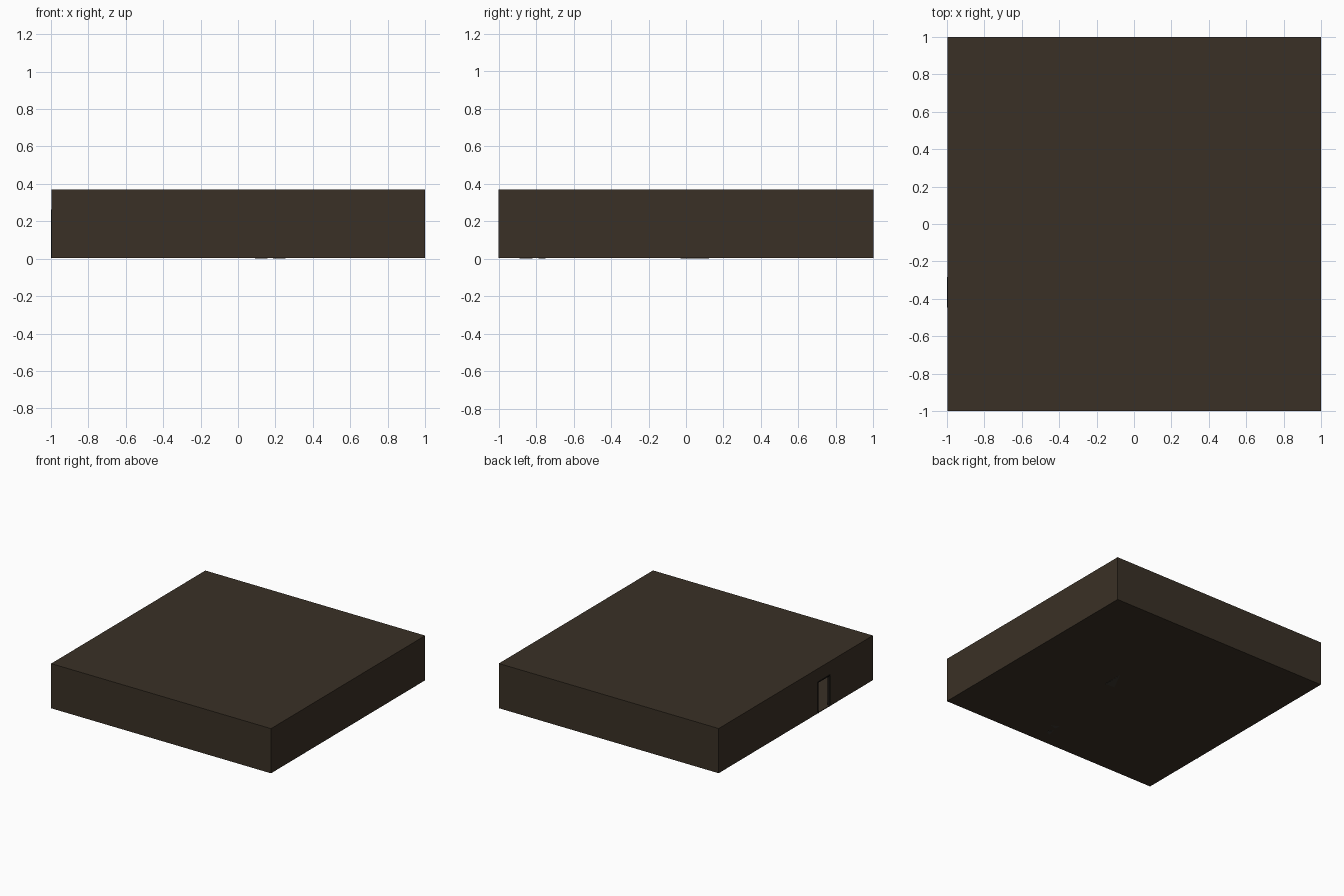
import bpy
import math

if "Cube" in bpy.data.objects:
    bpy.data.objects.remove(bpy.data.objects["Cube"])


def material(name, rgb):
    m = bpy.data.materials.new(name)
    m.diffuse_color = (*rgb, 1.0)
    m.use_nodes = True
    m.node_tree.nodes["Principled BSDF"].inputs["Base Color"].default_value = m.diffuse_color
    return m


STONE = material("dark_brown_stone", (0.042, 0.030, 0.019))
FRAME = material("near_black_frame", (0.010, 0.008, 0.006))
RUBBLE = material("grey_brown_rubble", (0.045, 0.038, 0.030))


def box(name, lo, hi, mat):
    """Axis-aligned box from its two opposite corners."""
    bpy.ops.mesh.primitive_cube_add(
        size=1, location=[(a + b) / 2 for a, b in zip(lo, hi)])
    ob = bpy.context.object
    ob.name = name
    ob.scale = [b - a for a, b in zip(lo, hi)]
    bpy.ops.object.transform_apply(location=False, rotation=False, scale=True)
    ob.data.materials.append(mat)
    return ob


def cut(target, cutter):
    """Subtract a cutter, then remove it."""
    mod = target.modifiers.new("cut", 'BOOLEAN')
    mod.operation = 'DIFFERENCE'
    mod.solver = 'EXACT'
    mod.object = cutter
    cutter.hide_render = True
    bpy.context.view_layer.objects.active = target
    bpy.ops.object.modifier_apply(modifier=mod.name)
    bpy.data.objects.remove(cutter, do_unlink=True)


# Hollow room with a thin floor and a doorway in the left wall
H, BASE, WALL = 0.37, 0.003, 0.015
DOOR_Y0, DOOR_Y1, DOOR_H = -0.445, -0.285, 0.26
room = box("room_shell", (-0.997, -1, BASE), (1, 1, H), STONE)
cut(room, box("room_cutter", (-0.997 + WALL, -1 + WALL, BASE + 0.006),
              (1 - WALL, 1 - WALL, H - WALL), STONE))
cut(room, box("door_cutter", (-1.1, DOOR_Y0, BASE + 0.006),
              (-0.95, DOOR_Y1, DOOR_H), STONE))

# Thin dark frame lining the doorway
T = 0.006
X0, X1 = -1.0, -0.98
box("door_jamb_front", (X0, DOOR_Y0 - 0.002, BASE), (X1, DOOR_Y0 + T, DOOR_H), FRAME)
box("door_jamb_back", (X0, DOOR_Y1 - T, BASE), (X1, DOOR_Y1 + 0.002, DOOR_H), FRAME)
box("door_lintel", (X0, DOOR_Y0, DOOR_H - T), (X1, DOOR_Y1, DOOR_H + 0.002), FRAME)


# Tilted slabs inside that just break through the underside of the floor
def slab(name, x, y, size, tilt):
    ob = box(name, [-s / 2 for s in size], [s / 2 for s in size], RUBBLE)
    ob.rotation_euler = [math.radians(a) for a in tilt]
    bpy.context.view_layer.update()
    low = min((ob.matrix_world @ v.co).z for v in ob.data.vertices)
    ob.location = (x, y, -low)


slab("floor_slab", 0.20, 0.10, (0.11, 0.26, 0.03), (1, 2, 0))
slab("rubble_large", 0.06, -0.86, (0.12, 0.08, 0.04), (3, 3, 30))
slab("rubble_small", 0.14, -0.75, (0.07, 0.06, 0.03), (4, -3, 15))
